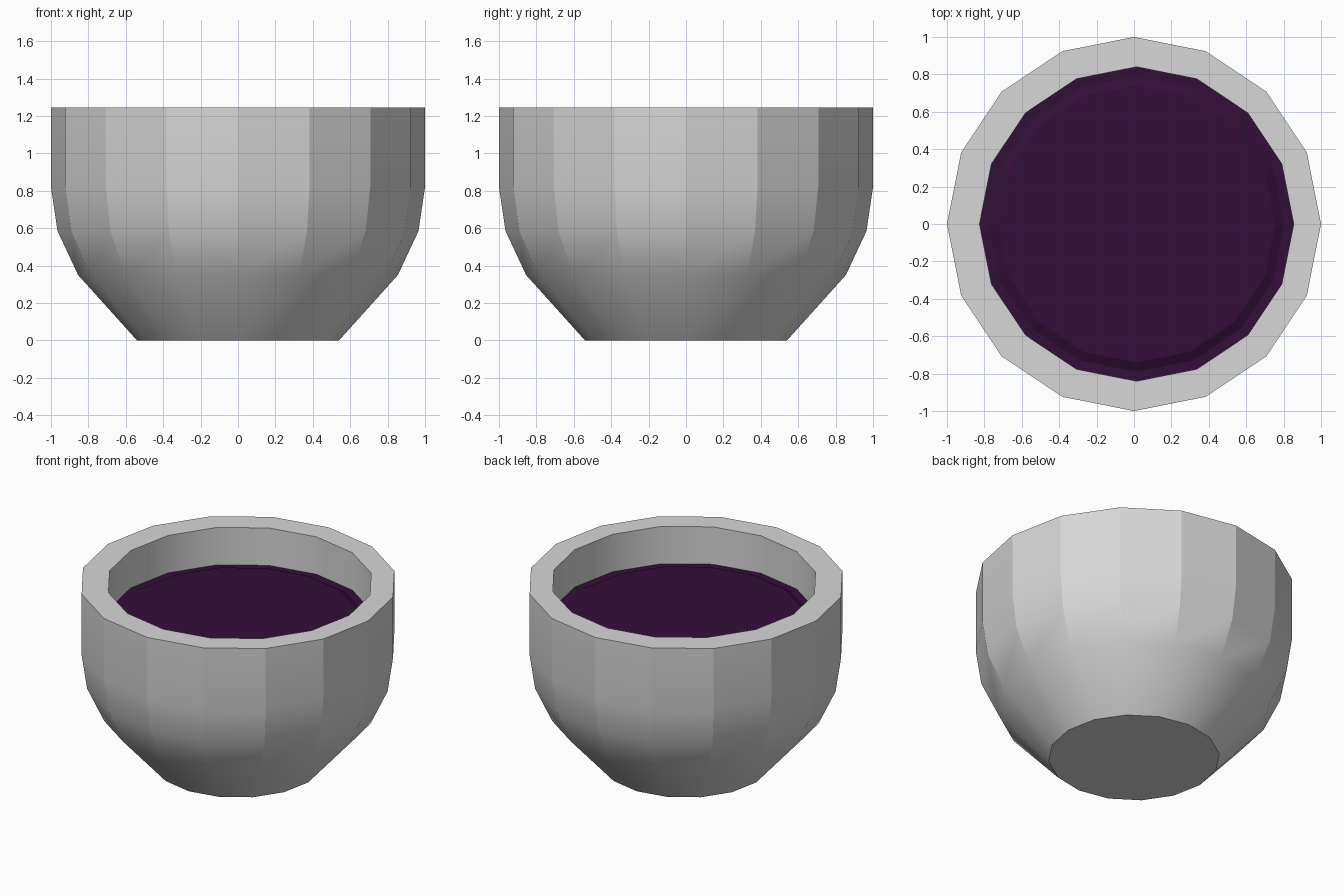
import bpy
import bmesh
from math import cos, sin, pi, radians

SIDES = 16
INNER_X = 0.014  # the cavity sits slightly off centre

if "Cube" in bpy.data.objects:
    bpy.data.objects.remove(bpy.data.objects["Cube"])


def make_material(name, rgb):
    mat = bpy.data.materials.new(name)
    mat.use_nodes = True
    colour = (*rgb, 1.0)
    mat.diffuse_color = colour
    bsdf = next(n for n in mat.node_tree.nodes if n.type == "BSDF_PRINCIPLED")
    bsdf.inputs["Base Color"].default_value = colour
    bsdf.inputs["Roughness"].default_value = 0.7
    return mat


def lathe(name, profile, mat, cap_start=False, cap_end=False):
    """Turn (radius, height, x offset) points into rings joined by quads."""
    bm = bmesh.new()
    rings = []
    for r, z, dx in profile:
        angles = [2 * pi * i / SIDES for i in range(SIDES)]
        rings.append([bm.verts.new((dx + r * cos(a), r * sin(a), z)) for a in angles])
    for low, high in zip(rings, rings[1:]):
        for i in range(SIDES):
            j = (i + 1) % SIDES
            bm.faces.new((low[i], low[j], high[j], high[i]))
    if cap_start:
        bm.faces.new(rings[0][::-1])
    if cap_end:
        bm.faces.new(rings[-1])
    bm.normal_update()
    mesh = bpy.data.meshes.new(name)
    obj = bpy.data.objects.new(name, mesh)
    bpy.context.collection.objects.link(obj)
    mesh.materials.append(mat)
    return obj, bm


grey = make_material("stone grey", (0.68, 0.68, 0.68))
purple = make_material("dark purple", (0.034, 0.0048, 0.041))

# Bowl: outer curve, flat rim, straight inner wall and hidden floor
bowl_profile = [
    (0.54, 0.0, 0), (0.855, 0.35, 0), (0.965, 0.585, 0), (1.0, 0.82, 0), (1.0, 1.245, 0),
    (0.84, 1.245, INNER_X), (0.84, 0.9, INNER_X),
]
bowl, bm = lathe("bowl", bowl_profile, grey, cap_start=True, cap_end=True)
for face in bm.faces:
    face.smooth = True
# Outer facets stay crisp side to side but blend from bottom to top
for edge in bm.edges:
    a, b = edge.verts
    upright = abs(a.co.z - b.co.z) > 0.05
    outside = max(v.co.xy.length for v in edge.verts) > 0.857
    sharp_turn = edge.calc_face_angle(0) > radians(30)
    edge.smooth = not ((upright and outside) or sharp_turn)
bm.to_mesh(bowl.data)
bm.free()

# Liquid: flat outer ring, short slope and raised flat middle
liquid_profile = [(0.843, 0.985, INNER_X), (0.79, 0.985, INNER_X), (0.74, 1.012, INNER_X)]
liquid, bm = lathe("liquid", liquid_profile, purple, cap_end=True)
bm.to_mesh(liquid.data)
bm.free()
